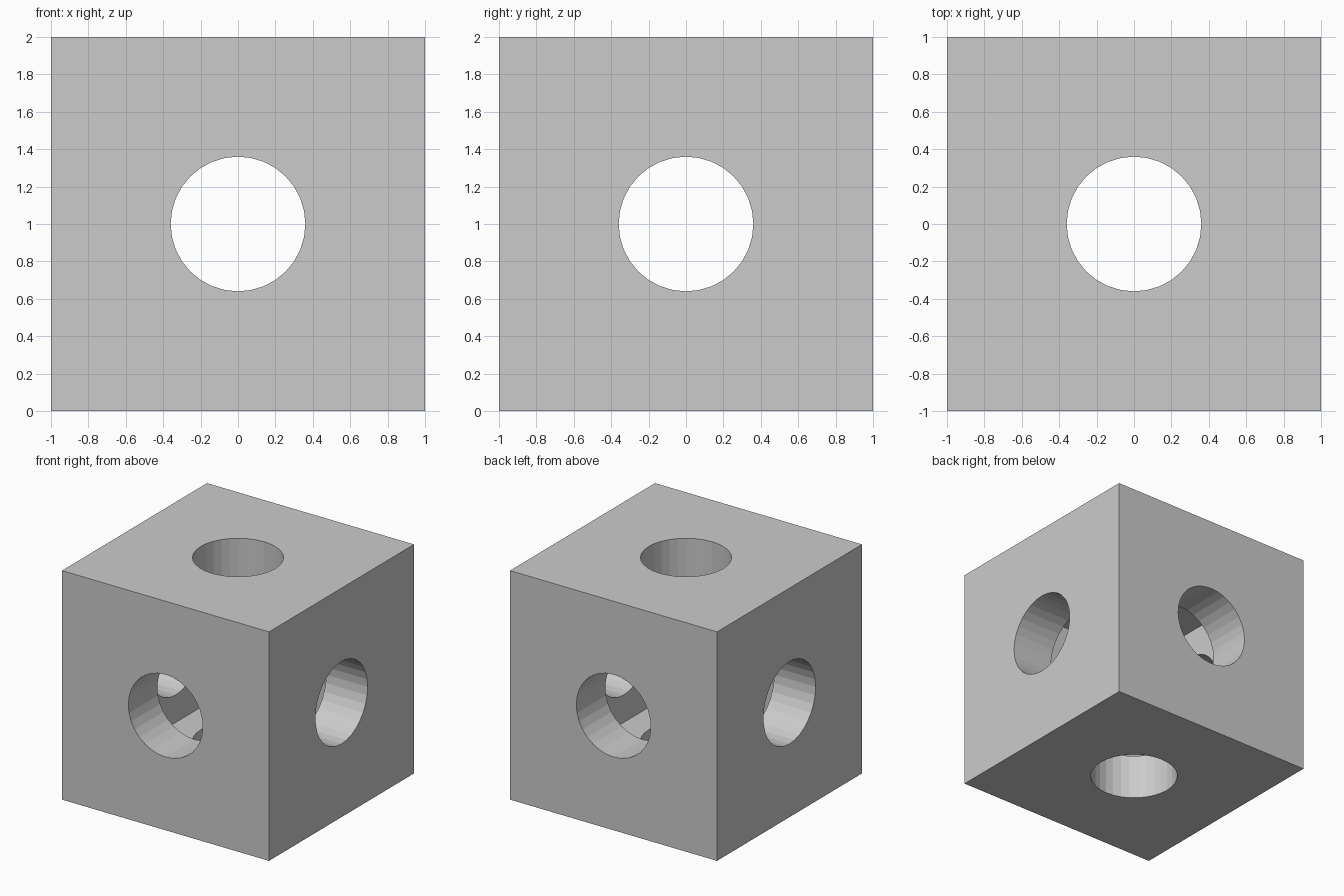
import bpy
from math import pi

if "Cube" in bpy.data.objects:
    bpy.data.objects.remove(bpy.data.objects["Cube"])

CENTRE = (0, 0, 1)
HOLE_RADIUS = 0.36
CAVITY = 1.2

# Outer block
bpy.ops.mesh.primitive_cube_add(size=2, location=CENTRE)
block = bpy.context.object
block.name = "hollow_block"


def cut(cutter):
    """Subtract the cutter from the block, then remove it."""
    cutter.hide_render = True
    mod = block.modifiers.new("cut", 'BOOLEAN')
    mod.operation = 'DIFFERENCE'
    mod.solver = 'EXACT'
    mod.object = cutter
    bpy.context.view_layer.objects.active = block
    bpy.ops.object.modifier_apply(modifier=mod.name)
    bpy.data.objects.remove(cutter, do_unlink=True)


# Square inner cavity
bpy.ops.mesh.primitive_cube_add(size=CAVITY, location=CENTRE)
cut(bpy.context.object)

# Round holes through all three axes
for rotation in ((0, 0, 0), (pi / 2, 0, 0), (0, pi / 2, 0)):
    bpy.ops.mesh.primitive_cylinder_add(vertices=32, radius=HOLE_RADIUS, depth=3,
                                        location=CENTRE, rotation=rotation)
    cut(bpy.context.object)
